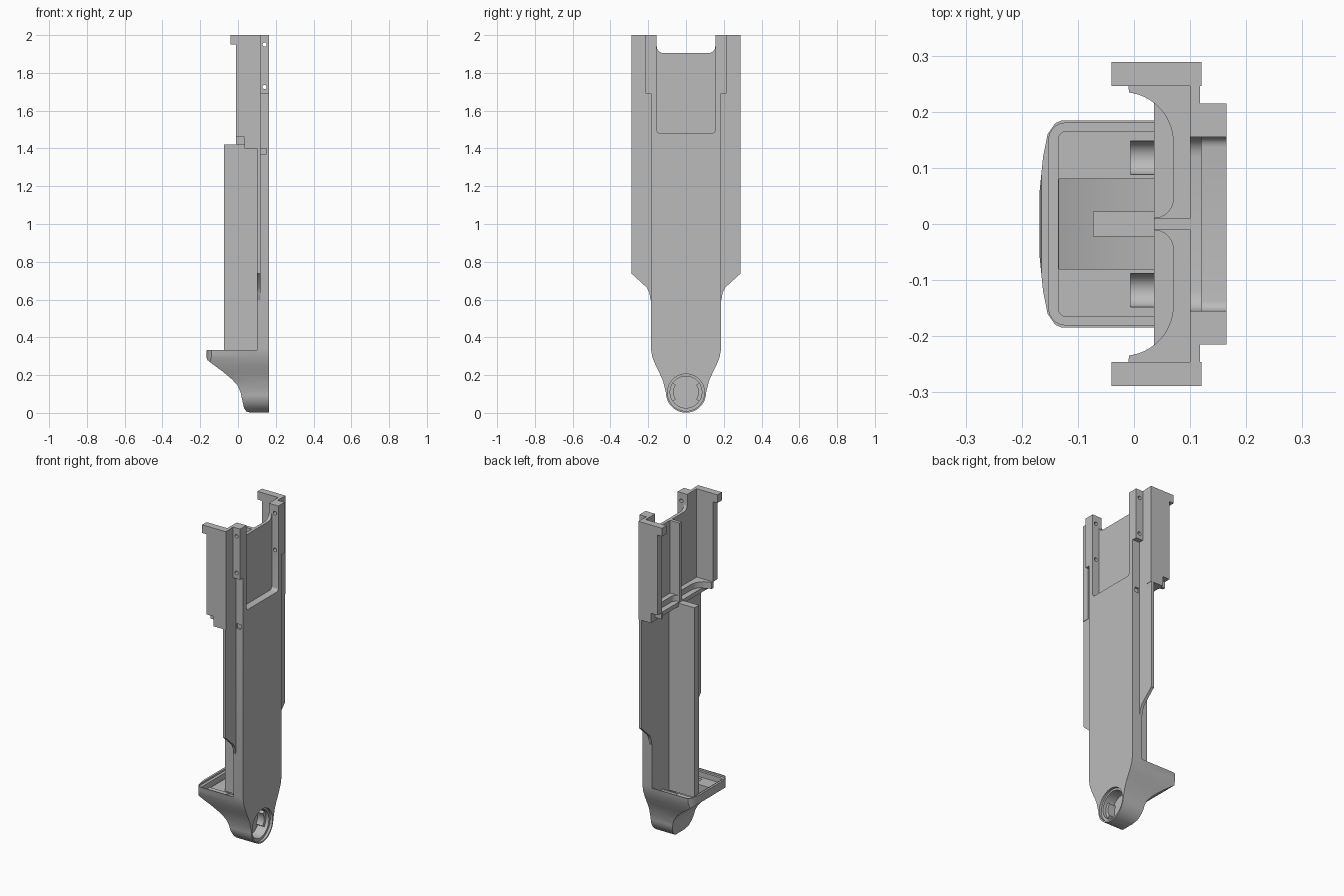
import bpy, bmesh
from math import sin, cos, pi, radians

cube = bpy.data.objects.get("Cube")
if cube:
    bpy.data.objects.remove(cube, do_unlink=True)

grey = bpy.data.materials.new("plain grey")
grey.use_nodes = True
GREY = (0.5, 0.5, 0.5, 1)
grey.diffuse_color = GREY
grey.node_tree.nodes["Principled BSDF"].inputs["Base Color"].default_value = GREY

AXES = {"x": lambda a, b, d: (d, a, b),
        "y": lambda a, b, d: (a, d, b),
        "z": lambda a, b, d: (a, b, d)}


def prism(name, pts, axis, lo, hi):
    """Extrude a 2D outline along an axis."""
    place = AXES[axis]
    bm = bmesh.new()
    ends = [[bm.verts.new(place(a, b, d)) for a, b in pts] for d in (lo, hi)]
    n = len(pts)
    for ring in ends:
        bm.faces.new(ring)
    for i in range(n):
        j = (i + 1) % n
        bm.faces.new((ends[0][i], ends[0][j], ends[1][j], ends[1][i]))
    bmesh.ops.recalc_face_normals(bm, faces=bm.faces)
    mesh = bpy.data.meshes.new(name)
    bm.to_mesh(mesh)
    bm.free()
    mesh.materials.append(grey)
    ob = bpy.data.objects.new(name, mesh)
    bpy.context.collection.objects.link(ob)
    return ob


def box(name, x, y, z):
    return prism(name, [(x[0], y[0]), (x[1], y[0]), (x[1], y[1]), (x[0], y[1])], "z", *z)


def arc(a, b, r, start, end, steps=12):
    return [(a + r * cos(radians(start + (end - start) * i / steps)),
             b + r * sin(radians(start + (end - start) * i / steps))) for i in range(steps + 1)]


def disc(name, a, b, r, axis, lo, hi):
    return prism(name, arc(a, b, r, 0, 352.5, 47), axis, lo, hi)


def rounded(a, b, r):
    """Rounded rectangle outline from ranges a and b."""
    return (arc(a[0] + r, b[0] + r, r, 180, 270, 5) + arc(a[1] - r, b[0] + r, r, 270, 360, 5)
            + arc(a[1] - r, b[1] - r, r, 0, 90, 5) + arc(a[0] + r, b[1] - r, r, 90, 180, 5))


def mirrored(half):
    """Close an outline by mirroring its first coordinate."""
    return half + [(-a, b) for a, b in reversed(half)]


def boolean(target, tool, mode="DIFFERENCE"):
    mod = target.modifiers.new("cut", "BOOLEAN")
    mod.operation, mod.object, mod.solver = mode, tool, "EXACT"
    bpy.context.view_layer.objects.active = target
    bpy.ops.object.modifier_apply(modifier=mod.name)
    bpy.data.objects.remove(tool, do_unlink=True)


BACK, STEP, FACE = 0.10, 0.12, 0.165
parts = []

# Tapered outline shared by the plate and the foot
taper = [(0.112, 0.13), (0.122, 0.17), (0.14, 0.21), (0.16, 0.25), (0.178, 0.295), (0.186, 0.34)]
low = arc(0, 0.107, 0.106, -180, 0, 28)
right_edge = taper
left_edge = [(-a, b) for a, b in reversed(taper)]

# Main plate, widened to rails at the top
outline = low + right_edge + [(0.186, 1.69), (0.215, 1.69), (0.215, 2)] \
    + [(-0.215, 2), (-0.215, 1.69), (-0.186, 1.69)] + left_edge
plate = prism("main_plate", outline, "x", BACK, FACE)
boolean(plate, prism("window", rounded((-0.155, 0.155), (1.48, 2.1), 0.018), "x", STEP, 0.3))
boolean(plate, prism("top_slot", rounded((-0.155, 0.155), (1.905, 2.2), 0.035), "x", 0, 0.3))
for z in (1.95, 1.725):
    boolean(plate, disc("pin_hole", 0.141, z, 0.011, "y", -0.4, 0.4))
for s in (-1, 1):
    y = sorted((s * 0.175, s * 0.2))
    boolean(plate, box("latch_notch", (STEP, 0.15), y, (1.37, 1.4)))
parts.append(plate)

# Side wings and upper walls
for s, side in ((1, "left"), (-1, "right")):
    wing = [(0.18, 0.59), (0.188, 0.6), (0.194, 0.635), (0.208, 0.664), (0.288, 0.737), (0.288, 1.6),
            (0.288, 2), (0.18, 2)]
    parts.append(prism(side + "_wing", [(s * a, b) for a, b in wing], "x", BACK, STEP - 0.002))
    wall = [(-0.04, 2), (-0.04, 1.95), (-0.01, 1.95), (-0.01, 1.46), (0.035, 1.46),
            (0.035, 1.4), (STEP, 1.4), (STEP, 2)]
    parts.append(prism(side + "_wall", wall, "y", *sorted((s * 0.246, s * 0.289))))
    # Scooped shelf corner
    scoop = [(BACK, 0), (0.036, 0), (0.036, 0.01)] + arc(0.036, 0.045, 0.034, -90, 0, 8) \
        + arc(-0.02, 0.145, 0.09, 0, 83, 14) + [(-0.01, 0.25), (BACK, 0.25)]
    parts.append(prism(side + "_scooped_shelf", [(a, s * b) for a, b in scoop], "z", 1.42, 1.46))

# Lower shelf and its centre rib
parts.append(box("lower_shelf", (0.036, BACK), (-0.25, 0.25), (1.4, 1.425)))
parts.append(box("centre_rib", (0.036, BACK), (-0.01, 0.01), (1.4, 1.905)))

# Long central fin
parts.append(box("central_fin", (-0.073, BACK), (-0.022, 0.022), (0.26, 1.42)))

# Foot: side, front and plan outlines intersected
side_profile = [(-0.165, 0.333), (-0.169, 0.3), (-0.162, 0.28), (-0.14, 0.262), (-0.085, 0.222),
                (-0.03, 0.176), (0, 0.142), (0.014, 0.108), (0.024, 0.06), (0.032, 0.025),
                (0.044, 0.008), (0.07, 0), (BACK, 0), (BACK, 0.333)]
foot = prism("foot", side_profile, "y", -0.3, 0.3)
boolean(foot, prism("foot_front", low + right_edge + left_edge, "x", -0.3, 0.3), "INTERSECT")
plan = [(0.3, 0.188), (-0.12, 0.188), (-0.14, 0.18), (-0.154, 0.16), (-0.162, 0.12), (-0.168, 0.06)]
plan += [(a, -b) for a, b in reversed(plan)]
boolean(foot, prism("foot_plan", plan, "z", -0.1, 0.5), "INTERSECT")

# Hollow cup in the top of the foot
boolean(foot, prism("rim_recess", rounded((-0.152, 0.13), (-0.18, 0.18), 0.03), "z", 0.322, 0.4))
boolean(foot, prism("cup_pocket", rounded((-0.135, 0.13), (-0.165, 0.165), 0.015), "z", 0.29, 0.4))
slope = [(-0.134, 0.4), (-0.134, 0.285), (0, 0.222), (0.13, 0.222), (0.13, 0.4)]
boolean(foot, prism("deep_pocket", slope, "y", -0.08, 0.08))
for s in (-1, 1):
    boolean(foot, disc("groove", s * 0.118, 0.29, 0.03, "x", -0.006, 0.13))
parts.append(foot)

# Stepped round socket in the face
for body in (plate, foot):
    boolean(body, disc("socket_bore", 0, 0.11, 0.084, "x", 0.085, 0.3))
boolean(plate, disc("socket_rim", 0, 0.108, 0.098, "x", 0.15, 0.3))

# Curved clips inside the socket
for s, side in ((1, "left"), (-1, "right")):
    ring = arc(0, 0.11, 0.086, -35, 35) + arc(0, 0.11, 0.066, 35, -35)
    parts.append(prism(side + "_socket_clip", [(s * a, b) for a, b in ring], "x", 0.085, 0.13))

# Smooth the curved surfaces, keep edges crisp
bpy.ops.object.select_all(action="DESELECT")
for ob in parts:
    ob.select_set(True)
bpy.context.view_layer.objects.active = plate
bpy.ops.object.shade_smooth_by_angle(angle=radians(30))
